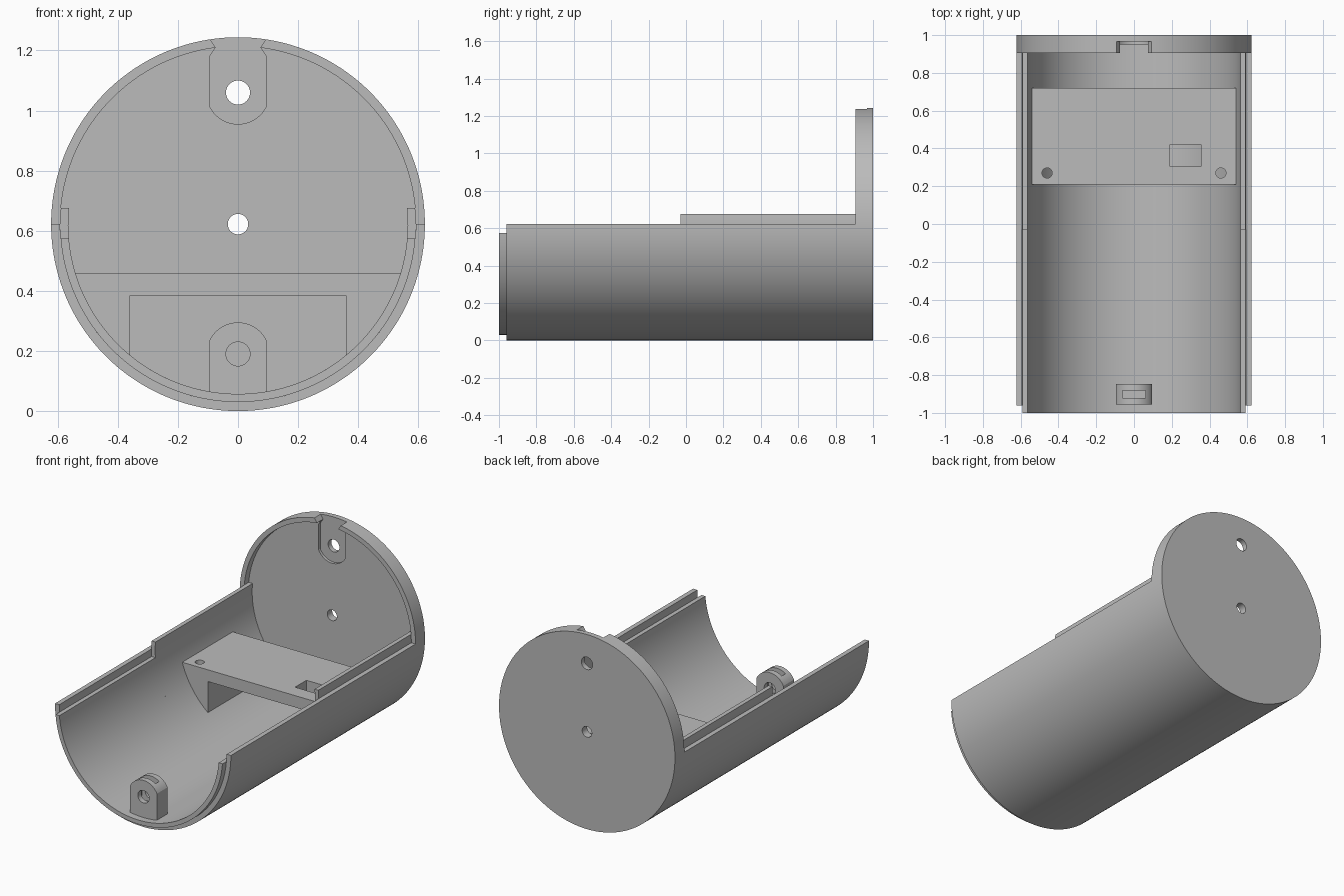
import bpy, bmesh
from math import sin, cos, asin, pi, radians

if "Cube" in bpy.data.objects:
    bpy.data.objects.remove(bpy.data.objects["Cube"])

R, R_MID, R_IN = 0.622, 0.592, 0.565   # outer wall, wall joint, bore
AXIS = R                               # height of the tube axis

grey = bpy.data.materials.new("plain_grey")
grey.use_nodes = True
grey.diffuse_color = (0.5, 0.5, 0.5, 1)
grey.node_tree.nodes["Principled BSDF"].inputs["Base Color"].default_value = (0.5, 0.5, 0.5, 1)


def arc(r, a0, a1, zc=AXIS, n=96):
    return [(r * cos(a0 + (a1 - a0) * i / n), zc + r * sin(a0 + (a1 - a0) * i / n))
            for i in range(n + 1)]


def prism(name, outline, y0, y1):
    """Extrude an x-z outline along y."""
    bm = bmesh.new()
    face = bm.faces.new([bm.verts.new((x, y0, z)) for x, z in outline])
    out = bmesh.ops.extrude_face_region(bm, geom=[face])
    verts = [v for v in out["geom"] if isinstance(v, bmesh.types.BMVert)]
    bmesh.ops.translate(bm, verts=verts, vec=(0, y1 - y0, 0))
    bmesh.ops.recalc_face_normals(bm, faces=bm.faces)
    mesh = bpy.data.meshes.new(name)
    bm.to_mesh(mesh)
    bm.free()
    obj = bpy.data.objects.new(name, mesh)
    mesh.materials.append(grey)
    bpy.context.collection.objects.link(obj)
    return obj


def box(x0, x1, y0, y1, z0, z1):
    return prism("cutter", [(x0, z0), (x1, z0), (x1, z1), (x0, z1)], y0, y1)


def rod(r, z, y0, y1, n=48):
    return prism("cutter", arc(r, 0, 2 * pi, z, n)[:-1], y0, y1)


def activate(obj):
    bpy.ops.object.select_all(action='DESELECT')
    obj.select_set(True)
    bpy.context.view_layer.objects.active = obj


def cut(obj, *cutters):
    for c in cutters:
        m = obj.modifiers.new("cut", 'BOOLEAN')
        m.operation, m.solver, m.object = 'DIFFERENCE', 'EXACT', c
        activate(obj)
        bpy.ops.object.modifier_apply(modifier=m.name)
        bpy.data.objects.remove(c)


def trough(name, r_in, r_out, top, y0, y1):
    """Lower part of a tube wall, cut level at height top."""
    a, b = asin((top - AXIS) / r_out), asin((top - AXIS) / r_in)
    outline = arc(r_out, -pi - a, a) + arc(r_in, b, -pi - b)
    return prism(name, outline, y0, y1)


def tab(r, half, zc, sign):
    """Rounded end of a tab, pointing up (1) or down (-1)."""
    a = asin(half / r)
    return [(r * sin(-a + 2 * a * i / 24), zc + sign * r * cos(-a + 2 * a * i / 24))
            for i in range(25)]


# Tube wall with stepped inner liner: low at the front, raised at the back
parts = [
    trough("outer_shell", R_MID, R, AXIS, -0.96, 0.905),
    trough("front_liner", R_IN, R_MID, 0.575, -1, -0.03),
    trough("back_liner", R_IN, R_MID, 0.675, -0.03, 0.95),
]

# End cap with round recess, keyed pocket and two screw holes
cap = prism("end_cap", arc(R, 0, 2 * pi, n=192)[:-1], 0.905, 1)
key = [(0.095, 1.18), (0.075, 1.21), (0.095, 1.24), (0.095, 1.3)]
pocket = tab(0.105, 0.095, 1.06, -1) + key + [(-x, z) for x, z in reversed(key)]
cut(cap,
    rod(R_MID, AXIS, 0.8, 0.95, 192),
    prism("cutter", pocket, 0.8, 0.967),
    rod(0.04, 1.06, 0.8, 1.1),
    rod(0.034, AXIS, 0.8, 1.1))
parts.append(cap)

# Shelf bridging the bore, with a tunnel below, a cable slot and screw holes
top = asin((0.46 - AXIS) / 0.57)
shelf = prism("shelf", arc(0.57, -pi - top, top), 0.21, 0.72)
cut(shelf,
    box(-0.36, 0.36, 0, 1, -0.1, 0.385),
    box(0.19, 0.355, 0.305, 0.42, 0.3, 0.6))
for x in (-0.46, 0.46):
    hole = rod(0.027, 0, -0.6, 0.6, 32)
    hole.rotation_euler.x = radians(90)
    hole.location = (x, 0.27, 0.3)
    cut(shelf, hole)
parts.append(shelf)

# Screw lug at the front with a nut slot
lug = prism("screw_lug", tab(0.105, 0.095, 0.19, 1) + [(0.095, 0.048), (-0.095, 0.048)],
            -0.955, -0.847)
cut(lug, rod(0.04, 0.19, -1.1, -0.7), box(-0.06, 0.06, -0.92, -0.882, 0.13, 0.4))
parts.append(lug)

for p in parts:
    activate(p)
    bpy.ops.object.shade_smooth_by_angle(angle=radians(25))
